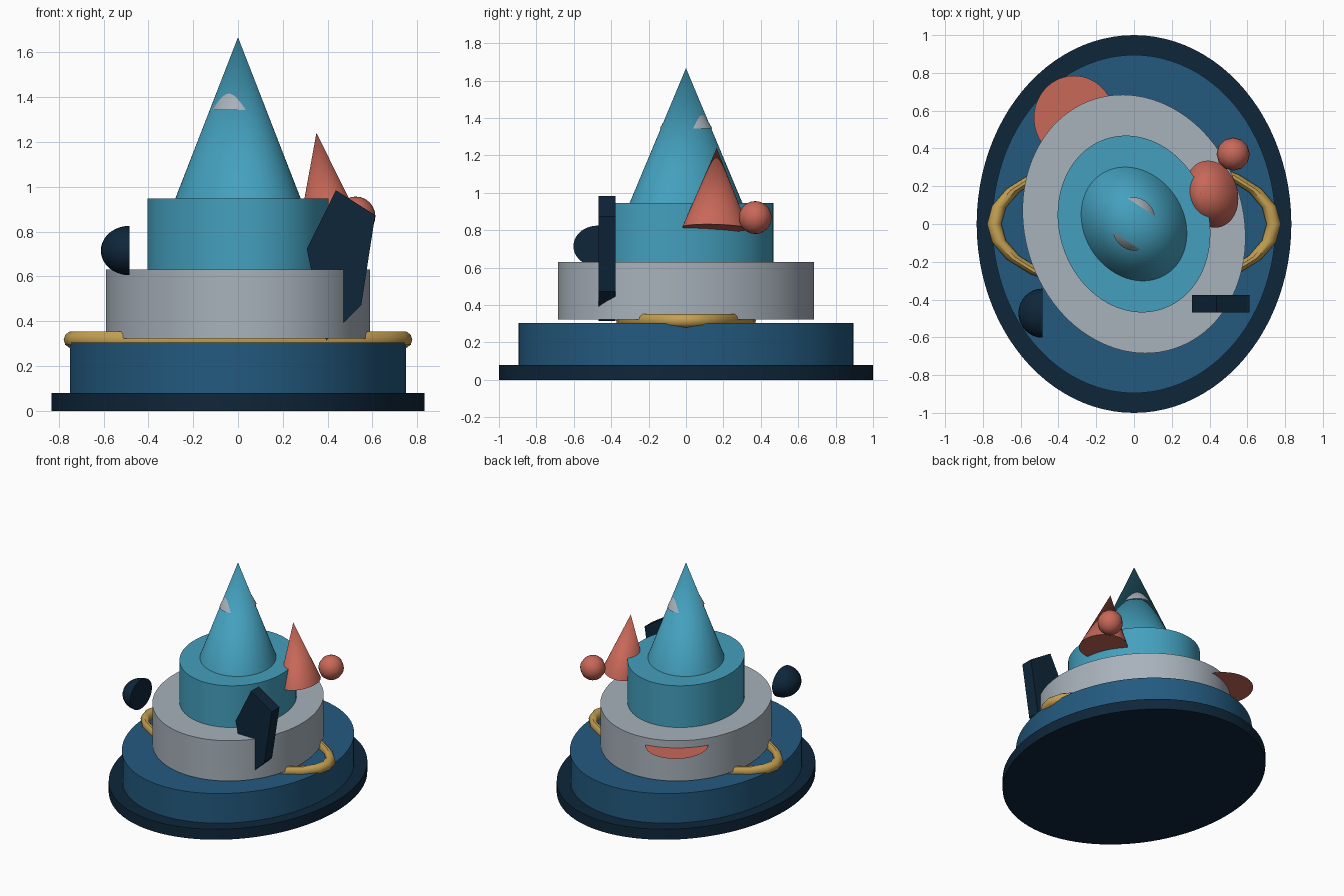
import bpy, bmesh, math
from mathutils import Matrix, Vector

if "Cube" in bpy.data.objects:
    bpy.data.objects.remove(bpy.data.objects["Cube"])


def material(name, rgb):
    m = bpy.data.materials.new(name)
    lin = [((c / 255 + 0.055) / 1.055) ** 2.4 for c in rgb]
    m.diffuse_color = (*lin, 1)
    m.use_nodes = True
    m.node_tree.nodes["Principled BSDF"].inputs["Base Color"].default_value = m.diffuse_color
    return m


navy = material("navy", (14, 38, 58))
blue = material("deep blue", (35, 90, 127))
grey = material("pale grey", (168, 178, 187))
teal = material("teal", (68, 160, 190))
red = material("coral red", (200, 104, 88))
gold = material("gold", (196, 160, 82))


def finish(bm, name, mat, smooth=True):
    bmesh.ops.recalc_face_normals(bm, faces=bm.faces)
    me = bpy.data.meshes.new(name)
    bm.to_mesh(me)
    bm.free()
    me.materials.append(mat)
    ob = bpy.data.objects.new(name, me)
    bpy.context.collection.objects.link(ob)
    if smooth:
        bpy.ops.object.select_all(action='DESELECT')
        ob.select_set(True)
        bpy.context.view_layer.objects.active = ob
        bpy.ops.object.shade_smooth_by_angle(angle=math.radians(40))
    return ob


def ellipse_solid(name, mat, rx, ry, base, top, turn=0, tip=1.0):
    """Oval drum (tip=1) or cone (tip=0) running from point base to point top."""
    base, top = Vector(base), Vector(top)
    axis = top - base
    mx = (Matrix.Translation((base + top) / 2)
          @ axis.to_track_quat('Z', 'Y').to_matrix().to_4x4()
          if axis.xy.length < 1e-6 else
          Matrix.Translation((base + top) / 2)
          @ Vector((0, 0, 1)).rotation_difference(axis).to_matrix().to_4x4())
    if axis.xy.length < 1e-6:
        mx = Matrix.Translation((base + top) / 2)
    mx = mx @ Matrix.Rotation(math.radians(turn), 4, 'Z') @ Matrix.Diagonal((rx, ry, 1, 1))
    bm = bmesh.new()
    bmesh.ops.create_cone(bm, cap_ends=True, segments=96, radius1=1, radius2=tip,
                          depth=axis.length, matrix=mx)
    return finish(bm, name, mat)


# stacked oval tiers
ellipse_solid("base_plate", navy, 0.833, 1.0, (0, 0, 0), (0, 0, 0.08))
ellipse_solid("lower_tier", blue, 0.75, 0.895, (0, 0, 0.08), (0, 0, 0.305))
ellipse_solid("middle_tier", grey, 0.579, 0.694, (0, 0, 0.323), (0, 0, 0.63), 17.5)
ellipse_solid("upper_tier", teal, 0.396, 0.475, (0, 0, 0.63), (0, 0, 0.947), 18)

# peak with a snow cone, turned differently so it pokes out on two sides
ellipse_solid("peak", teal, 0.263, 0.316, (0, 0, 0.947), (0, 0, 1.667), 33, 0)
ellipse_solid("snow_patch", grey, 0.118, 0.141, (0, 0, 1.343), (0, 0, 1.59), 0, 0)

# tilted red cone
ellipse_solid("side_cone", red, 0.14, 0.18, (0.41, 0.158, 0.812), (0.35, 0.164, 1.24), 16, 0)

# red ball
bm = bmesh.new()
bmesh.ops.create_uvsphere(bm, u_segments=12, v_segments=12, radius=0.088,
                          matrix=Matrix.Translation((0.525, 0.37, 0.868)))
finish(bm, "ball", red)

# flat red disc sticking out of the middle tier
bm = bmesh.new()
bmesh.ops.create_circle(bm, cap_ends=True, segments=64, radius=1,
                        matrix=Matrix.Translation((-0.317, 0.562, 0.575))
                        @ Matrix.Diagonal((0.213, 0.223, 1, 1)))
finish(bm, "flat_disc", red, False)

# navy half dome with its flat side towards +x
bm = bmesh.new()
bmesh.ops.create_uvsphere(bm, u_segments=32, v_segments=20, radius=1,
                          matrix=Matrix.Translation((-0.485, -0.472, 0.715))
                          @ Matrix.Diagonal((0.127, 0.13, 0.11, 1)))
cut = bmesh.ops.bisect_plane(bm, geom=bm.verts[:] + bm.edges[:] + bm.faces[:],
                             plane_co=(-0.485, 0, 0), plane_no=(1, 0, 0), clear_outer=True)
bmesh.ops.holes_fill(bm, edges=[e for e in bm.edges if e.is_boundary], sides=0)
finish(bm, "half_dome", navy)

# navy five-sided slab
bm = bmesh.new()
outline = [(0.437, 0.984), (0.612, 0.873), (0.55, 0.472), (0.393, 0.314), (0.307, 0.722)]
face = bm.faces.new([bm.verts.new((x, -0.468, z)) for x, z in outline])
ext = bmesh.ops.extrude_face_region(bm, geom=[face], use_keep_orig=True)
bmesh.ops.translate(bm, vec=(0, 0.092, 0),
                    verts=[v for v in ext["geom"] if isinstance(v, bmesh.types.BMVert)])
finish(bm, "slab", navy, False)

# gold ring, squashed front to back
bm = bmesh.new()
major, minor = 24, 10
rings = []
for i in range(major):
    a = math.tau * i / major
    ring = []
    for j in range(minor):
        b = math.tau * j / minor
        r = 0.74 + 0.038 * math.cos(b)
        ring.append(bm.verts.new((r * math.cos(a), 0.48 * r * math.sin(a),
                                  0.317 + 0.038 * math.sin(b))))
    rings.append(ring)
for i in range(major):
    p, q = rings[i], rings[(i + 1) % major]
    for j in range(minor):
        k = (j + 1) % minor
        bm.faces.new((p[j], q[j], q[k], p[k]))
finish(bm, "ring", gold)
